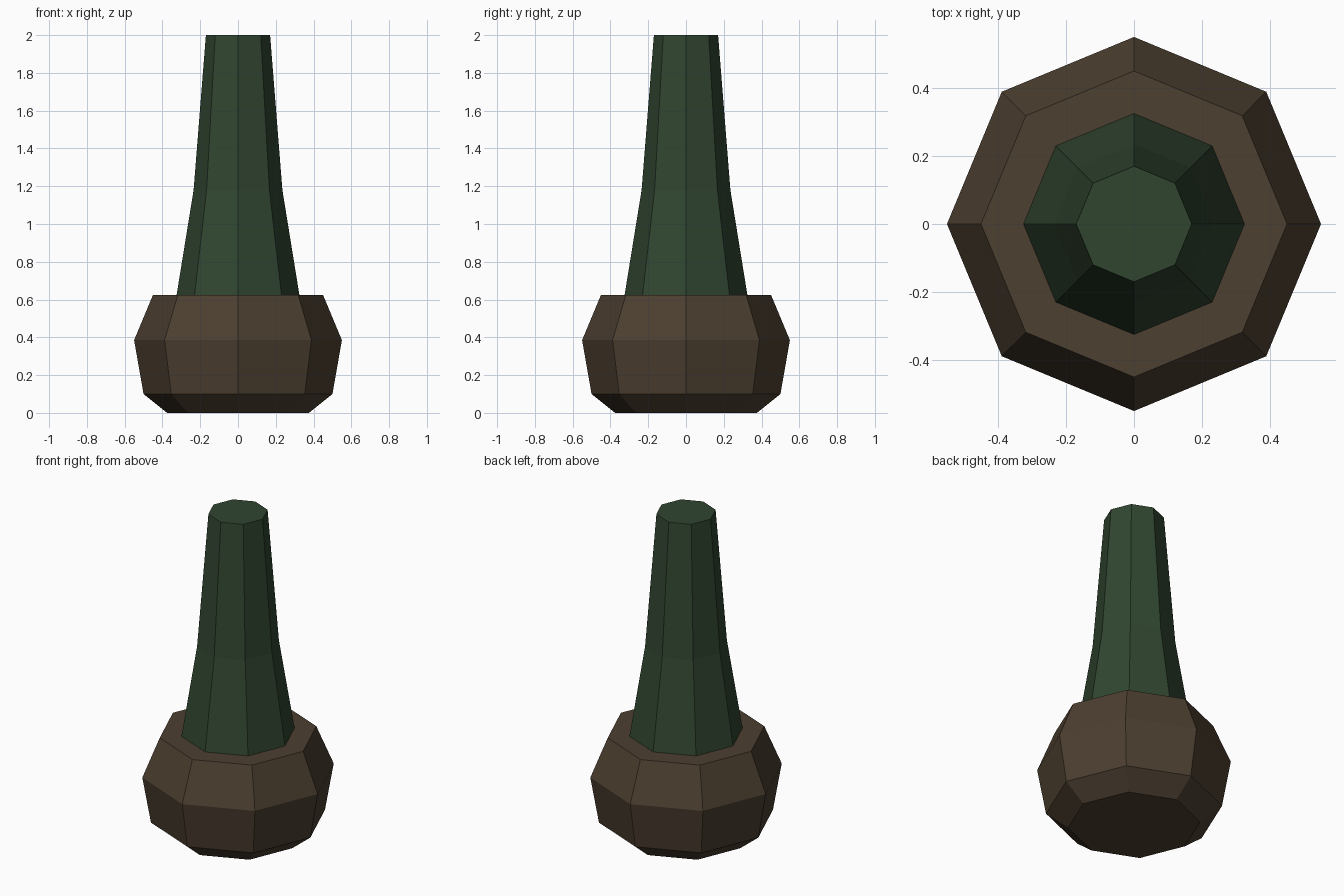
import bpy
import bmesh
from math import cos, sin, tau

cube = bpy.data.objects.get("Cube")
if cube:
    bpy.data.objects.remove(cube, do_unlink=True)

SIDES = 8


def make_material(name, rgb):
    mat = bpy.data.materials.new(name)
    mat.use_nodes = True
    color = (*rgb, 1.0)
    mat.diffuse_color = color
    mat.node_tree.nodes["Principled BSDF"].inputs["Base Color"].default_value = color
    return mat


def lathe(name, profile, mat):
    """Build a closed, flat-shaded octagonal solid from (radius, height) pairs."""
    bm = bmesh.new()
    rings = [[bm.verts.new((r * cos(tau * i / SIDES), r * sin(tau * i / SIDES), z))
              for i in range(SIDES)] for r, z in profile]
    for low, high in zip(rings, rings[1:]):
        for i in range(SIDES):
            j = (i + 1) % SIDES
            bm.faces.new((low[i], low[j], high[j], high[i]))
    bm.faces.new(rings[0][::-1])
    bm.faces.new(rings[-1])
    mesh = bpy.data.meshes.new(name)
    bm.to_mesh(mesh)
    bm.free()
    mesh.materials.append(mat)
    obj = bpy.data.objects.new(name, mesh)
    bpy.context.collection.objects.link(obj)
    return obj


brown = make_material("dark_brown", (0.073, 0.05, 0.03))
green = make_material("dark_green", (0.03, 0.06, 0.03))

# Bulbous base with a flat shoulder
lathe("base", [(0.375, 0), (0.5, 0.1), (0.55, 0.385), (0.45, 0.625)], brown)

# Tapered stem, seated slightly into the base
lathe("stem", [(0.329, 0.6), (0.235, 1.18), (0.17, 2.0)], green)
